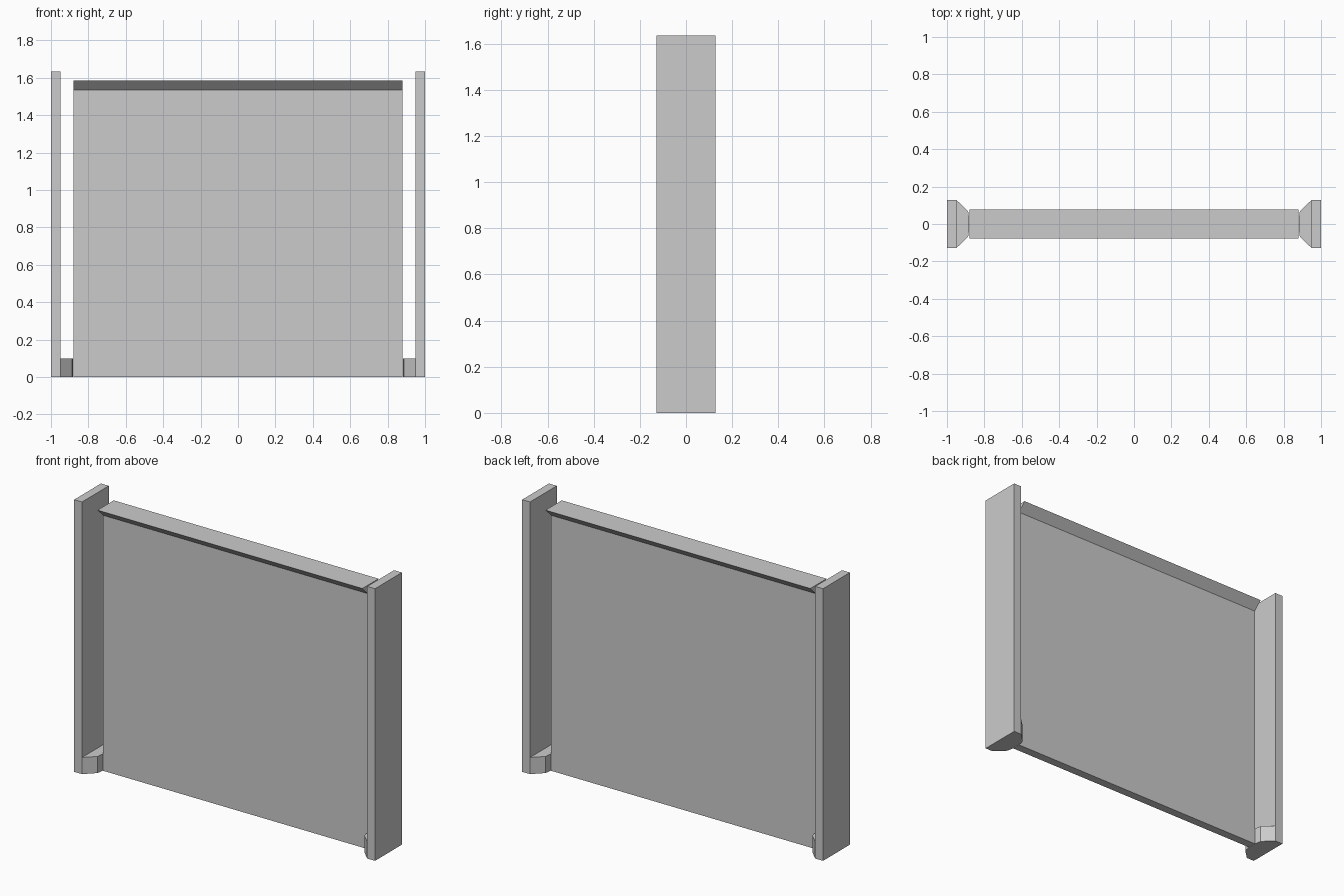
import bpy, bmesh
from mathutils import Vector

cube = bpy.data.objects.get("Cube")
if cube:
    bpy.data.objects.remove(cube, do_unlink=True)

grey = bpy.data.materials.new("light grey")
grey.use_nodes = True
colour = (0.6, 0.6, 0.6, 1)
grey.diffuse_color = colour
grey.node_tree.nodes["Principled BSDF"].inputs["Base Color"].default_value = colour


def extrude_profile(name, points, direction):
    """Make a solid by extruding a closed planar outline."""
    bm = bmesh.new()
    face = bm.faces.new([bm.verts.new(p) for p in points])
    result = bmesh.ops.extrude_face_region(bm, geom=[face])
    moved = [g for g in result["geom"] if isinstance(g, bmesh.types.BMVert)]
    bmesh.ops.translate(bm, verts=moved, vec=Vector(direction))
    bmesh.ops.recalc_face_normals(bm, faces=bm.faces)
    mesh = bpy.data.meshes.new(name)
    bm.to_mesh(mesh)
    bm.free()
    mesh.materials.append(grey)
    obj = bpy.data.objects.new(name, mesh)
    bpy.context.collection.objects.link(obj)
    return obj


# Thin panel whose top flares into a wide flat rail
HALF, THIN, WIDE = 0.88, 0.026, 0.077
side = [(THIN, 0), (THIN, 1.535), (WIDE, 1.585)]
section = side + [(-y, z) for y, z in reversed(side)]
extrude_profile("panel_with_rail", [(-HALF, y, z) for y, z in section], (2 * HALF, 0, 0))

# End posts and their tapered feet with rounded tips
half_foot = [(0.948, 0.127), (0.887, 0.068), (0.881, 0.03)]
foot = half_foot + [(x, -y) for x, y in reversed(half_foot)]
post = [(1, 0.127), (0.948, 0.127), (0.948, -0.127), (1, -0.127)]
for label, s in (("left", 1), ("right", -1)):
    extrude_profile(label + "_post", [(s * x, y, 0) for x, y in post], (0, 0, 1.635))
    extrude_profile(label + "_foot", [(s * x, y, 0) for x, y in foot], (0, 0, 0.1))
